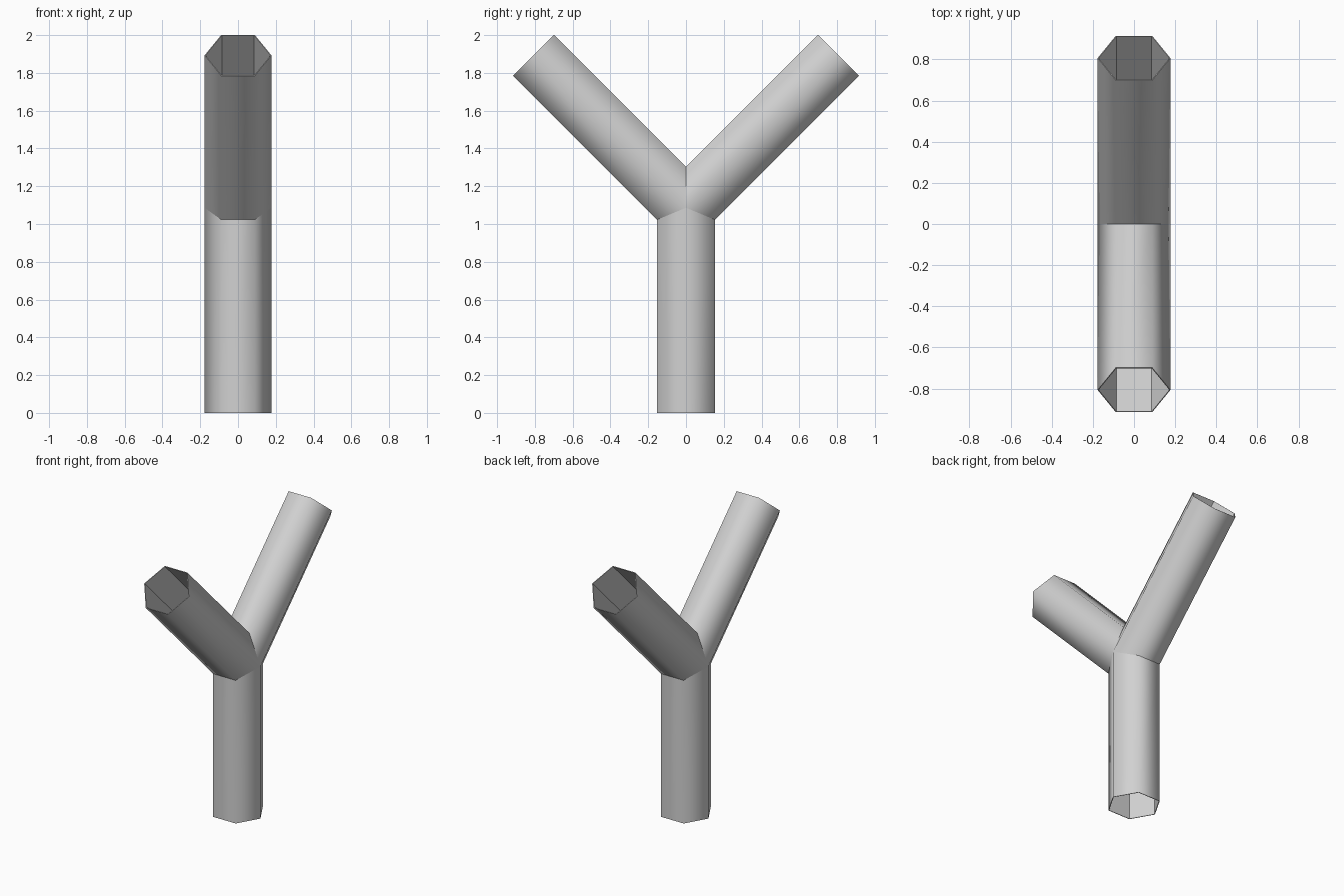
import bpy, bmesh
from math import sin, cos, radians, sqrt

cube = bpy.data.objects.get("Cube")
if cube:
    bpy.data.objects.remove(cube, do_unlink=True)

RADIUS, WALL, SIDES = 0.177, 0.005, 6
JOINT_Z = 1.086              # height where the three pipe axes meet
END_Y, END_Z = 0.807, 1.893  # centre of each arm's open end

grey = bpy.data.materials.new("light_grey")
grey.use_nodes = True
colour = (0.64, 0.64, 0.64, 1)
grey.diffuse_color = colour
grey.node_tree.nodes["Principled BSDF"].inputs["Base Color"].default_value = colour


def section(radius):
    """Hexagon points: x across, n in the plane of the fork."""
    steps = [radians(360 / SIDES * i) for i in range(SIDES)]
    return [(radius * cos(a), radius * sin(a)) for a in steps]


def trunk_rings(radius):
    pts = section(radius)
    bottom = [(x, n, 0) for x, n in pts]
    top = [(x, n, JOINT_Z + abs(n) * (1 - sqrt(2))) for x, n in pts]
    return bottom, top


def arm_rings(radius, side):
    joint, end = [], []
    for x, n in section(radius):
        y = max(0, -n)       # mitred against the other arm and the trunk
        joint.append((x, side * y, JOINT_Z + y + sqrt(2) * n))
        end.append((x, side * (END_Y - n / sqrt(2)), END_Z + n / sqrt(2)))
    return joint, end


def pipe(name, rings):
    """Thin-walled pipe, smooth outside and faceted inside."""
    bm = bmesh.new()
    loops = [[bm.verts.new(p) for p in ring]
             for r in (RADIUS, RADIUS - WALL) for ring in rings(r)]
    out_a, out_b, in_a, in_b = loops
    for lower, upper, smooth in ((out_a, out_b, True), (out_b, in_b, False),
                                 (in_b, in_a, False), (in_a, out_a, False)):
        for i in range(SIDES):
            j = (i + 1) % SIDES
            face = bm.faces.new((lower[i], lower[j], upper[j], upper[i]))
            face.smooth = smooth
    bmesh.ops.recalc_face_normals(bm, faces=bm.faces)
    for edge in bm.edges:
        edge.smooth = all(f.smooth for f in edge.link_faces)
    mesh = bpy.data.meshes.new(name)
    bm.to_mesh(mesh)
    bm.free()
    mesh.materials.append(grey)
    obj = bpy.data.objects.new(name, mesh)
    bpy.context.collection.objects.link(obj)


# Upright pipe and the two branching arms
pipe("trunk_pipe", trunk_rings)
for name, side in (("front_arm_pipe", -1), ("back_arm_pipe", 1)):
    pipe(name, lambda r, s=side: arm_rings(r, s))
